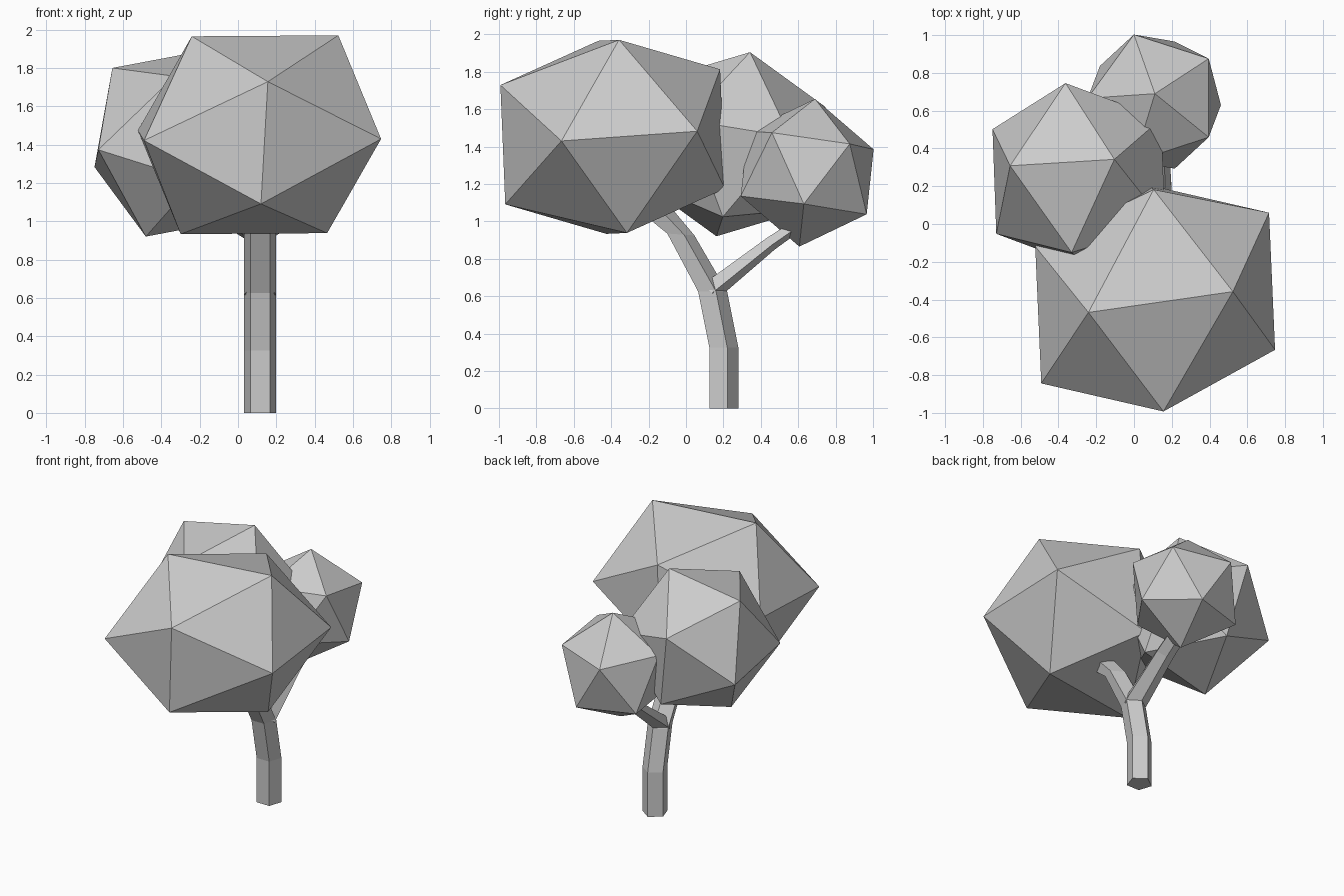
import bpy
import bmesh
from itertools import product
from mathutils import Vector

old = bpy.data.objects.get("Cube")
if old:
    bpy.data.objects.remove(old, do_unlink=True)

GOLDEN = (1 + 5 ** 0.5) / 2

# One plain colour for the whole tree
grey = bpy.data.materials.new("pale_grey")
grey.use_nodes = True
colour = (0.6, 0.6, 0.6, 1)
grey.diffuse_color = colour
grey.node_tree.nodes["Principled BSDF"].inputs["Base Color"].default_value = colour


def finish(name, bm):
    bmesh.ops.recalc_face_normals(bm, faces=bm.faces)
    mesh = bpy.data.meshes.new(name)
    bm.to_mesh(mesh)
    bm.free()
    mesh.materials.append(grey)
    obj = bpy.data.objects.new(name, mesh)
    bpy.context.collection.objects.link(obj)
    return obj


def foliage(name, centre, *axes):
    """Icosahedron spanned by three golden rectangles."""
    bm = bmesh.new()
    a, b, c = map(Vector, axes)
    for long, short in ((a, b), (b, c), (c, a)):
        for s, t in product((-1, 1), repeat=2):
            bm.verts.new(Vector(centre) + s * GOLDEN * long + t * short)
    bmesh.ops.convex_hull(bm, input=bm.verts[:])
    return finish(name, bm)


def limb(name, rings, x=0.115):
    """Five-sided tube; each ring is (front y, front z, back y, back z, width)."""
    bm = bmesh.new()
    loops = []
    for fy, fz, by, bz, width in rings:
        loop = []
        for side, depth in ((-0.051, 0), (0.051, 0), (0.083, 0.618),
                            (0, 1), (-0.083, 0.618)):
            loop.append(bm.verts.new((x + side * width,
                                      fy + depth * (by - fy),
                                      fz + depth * (bz - fz))))
        loops.append(loop)
    for low, high in zip(loops, loops[1:]):
        for i in range(5):
            j = (i + 1) % 5
            bm.faces.new((low[i], low[j], high[j], high[i]))
    bm.faces.new(loops[0][::-1])
    bm.faces.new(loops[-1])
    return finish(name, bm)


# Trunk bending forward into the large crown
limb("trunk", [
    (0.125, 0, 0.28, 0, 1),
    (0.125, 0.325, 0.28, 0.325, 1),
    (0.065, 0.625, 0.22, 0.625, 1),
    (-0.10, 0.935, 0.045, 0.925, 1),
    (-0.28, 1.08, -0.16, 1.17, 1),
])

# Side branch reaching back to the small crown
limb("branch", [
    (0.09, 0.66, 0.17, 0.59, 1),
    (0.14, 0.70, 0.22, 0.63, 1),
    (0.43, 0.91, 0.475, 0.85, 0.85),
    (0.60, 1.02, 0.64, 0.97, 0.8),
])

# Three faceted crowns
foliage("large_crown", (0.112, -0.392, 1.452),
        (0.018, -0.013, 0.319), (0.3825, 0.055, 0.0025), (0.016, -0.363, -0.026))
foliage("middle_crown", (-0.2925, 0.2525, 1.4125),
        (-0.276, -0.017, -0.052), (-0.01, 0.277, -0.045), (-0.054, 0.045, 0.272))
foliage("small_crown", (0.1075, 0.648, 1.26),
        (0.178, 0.012, 0.114), (0, 0.208, -0.03), (-0.108, 0.0185, 0.1735))
